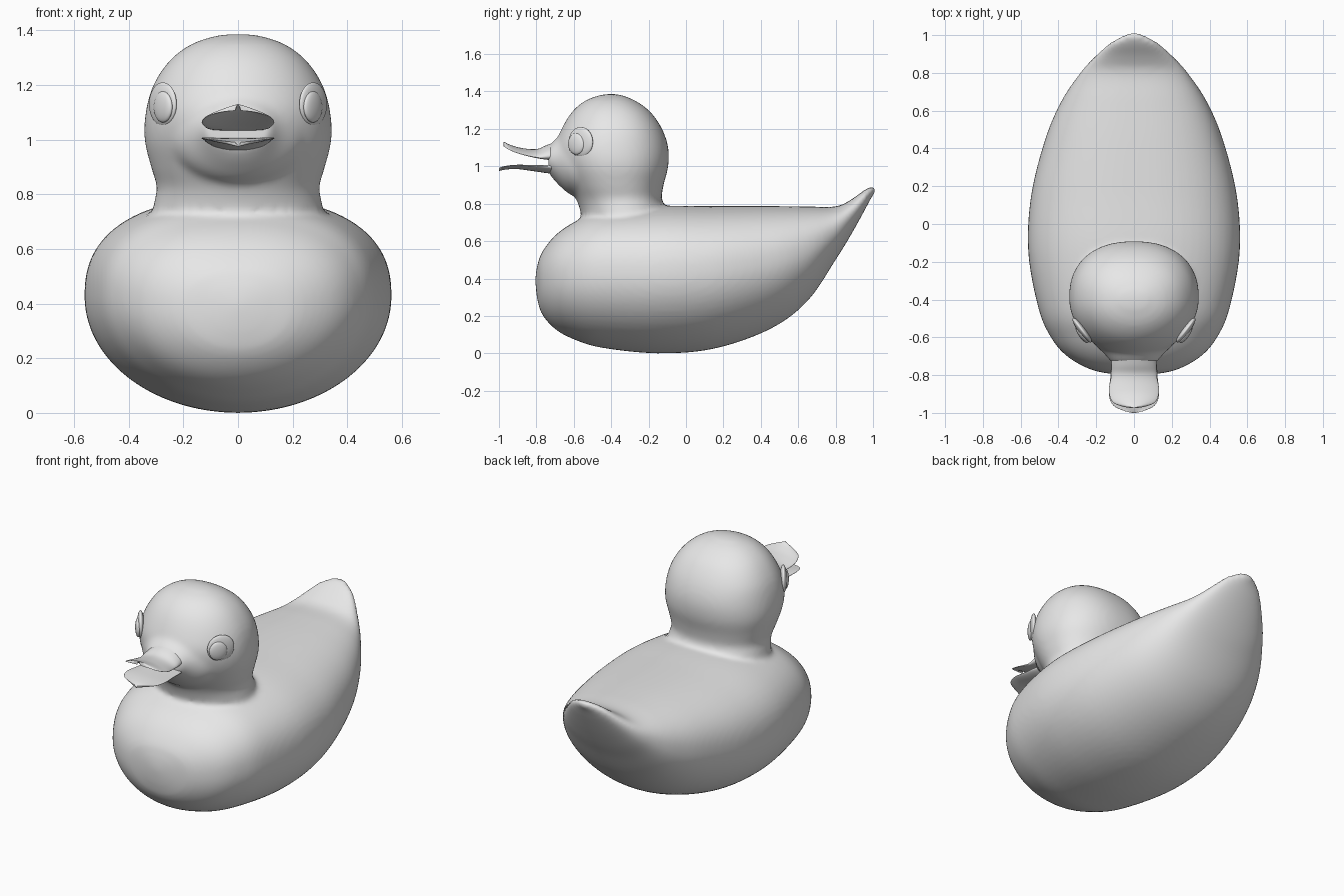
import bpy
import bmesh
import math
from mathutils import Matrix, Vector

cube = bpy.data.objects.get("Cube")
if cube:
    bpy.data.objects.remove(cube, do_unlink=True)

SIDES = 64
STEPS = 6

grey = bpy.data.materials.new("plain_grey")
grey.use_nodes = True
grey.diffuse_color = (0.8, 0.8, 0.8, 1)
grey.node_tree.nodes["Principled BSDF"].inputs["Base Color"].default_value = (0.8, 0.8, 0.8, 1)


def make_object(name, bm):
    """Turn a bmesh into a smooth grey object."""
    bmesh.ops.recalc_face_normals(bm, faces=bm.faces)
    mesh = bpy.data.meshes.new(name)
    bm.to_mesh(mesh)
    bm.free()
    mesh.materials.append(grey)
    for poly in mesh.polygons:
        poly.use_smooth = True
    obj = bpy.data.objects.new(name, mesh)
    bpy.context.collection.objects.link(obj)
    return obj


def refine(stations):
    """Spline through the stations to get closely spaced sections."""
    pts = [Vector(s) for s in stations]
    pts = [pts[0] * 2 - pts[1]] + pts + [pts[-1] * 2 - pts[-2]]
    out = []
    for a, b, c, d in zip(pts, pts[1:], pts[2:], pts[3:]):
        for i in range(STEPS):
            t = i / STEPS
            out.append(b + (c - a) * (t / 2)
                       + (a * 2 - b * 5 + c * 4 - d) * (t * t / 2)
                       + (b * 3 - a - c * 3 + d) * (t ** 3 / 2))
    out.append(pts[-2])
    return out


def power(value, exponent):
    return math.copysign(abs(value) ** exponent, value)


def loft(bm, stations, axis, mid=0.5, low_n=2, high_n=2, droop=0):
    """Skin rounded sections: (position, half width, low, high) along y or z."""
    rings = []
    for pos, half, low, high in refine(stations):
        half = max(half, 0.005)
        centre = low + (high - low) * mid
        ring = []
        for i in range(SIDES):
            angle = 2 * math.pi * i / SIDES
            c, s = math.cos(angle), math.sin(angle)
            n = high_n if s > 0 else low_n
            across = power(c, 2 / n)
            up = centre + (high - centre if s > 0 else centre - low) * power(s, 2 / n)
            up -= droop * across ** 2
            co = (half * across, pos, up) if axis == "y" else (half * across, up, pos)
            ring.append(bm.verts.new(co))
        rings.append(ring)
    for a, b in zip(rings, rings[1:]):
        for i in range(SIDES):
            j = (i + 1) % SIDES
            bm.faces.new((a[i], a[j], b[j], b[i]))
    bm.faces.new(rings[0])
    bm.faces.new(rings[-1])


# Body with upturned tail, head and snout, fused into one skin
bm = bmesh.new()
loft(bm, [
    (-0.805, 0.02, 0.37, 0.41), (-0.795, 0.11, 0.29, 0.47),
    (-0.77, 0.23, 0.21, 0.54), (-0.7, 0.355, 0.13, 0.63),
    (-0.6, 0.44, 0.075, 0.7), (-0.45, 0.505, 0.03, 0.76),
    (-0.15, 0.56, 0, 0.787), (0.15, 0.545, 0.025, 0.787),
    (0.45, 0.47, 0.13, 0.787), (0.65, 0.385, 0.28, 0.785),
    (0.8, 0.285, 0.5, 0.785), (0.88, 0.215, 0.63, 0.82),
    (0.95, 0.14, 0.755, 0.87), (0.99, 0.075, 0.83, 0.89),
    (1.015, 0.02, 0.865, 0.885)], "y", mid=0.54, high_n=2.4)
loft(bm, [
    (0.7, 0.32, -0.55, -0.11), (0.78, 0.305, -0.57, -0.115),
    (0.83, 0.298, -0.59, -0.13), (0.9, 0.318, -0.63, -0.12),
    (1, 0.342, -0.68, -0.095), (1.1, 0.338, -0.7, -0.095),
    (1.2, 0.31, -0.665, -0.128), (1.29, 0.25, -0.61, -0.19),
    (1.35, 0.17, -0.54, -0.27), (1.38, 0.08, -0.46, -0.345),
    (1.387, 0.015, -0.41, -0.39)], "z", high_n=2.3)
loft(bm, [
    (-0.45, 0.27, 0.85, 1.2), (-0.54, 0.265, 0.83, 1.2),
    (-0.62, 0.225, 0.85, 1.19), (-0.69, 0.155, 0.91, 1.15),
    (-0.735, 0.12, 0.965, 1.11)], "y")
body = make_object("body_and_head", bm)
remesh = body.modifiers.new("fuse", "REMESH")
remesh.mode = "VOXEL"
remesh.voxel_size = 0.015
remesh.use_smooth_shade = True
blend = body.modifiers.new("blend", "SMOOTH")
blend.factor = 0.5
blend.iterations = 8

# Upper bill: arched and turned up at the tip
bm = bmesh.new()
loft(bm, [
    (-0.64, 0.11, 1.03, 1.15), (-0.74, 0.12, 1.035, 1.115),
    (-0.8, 0.12, 1.05, 1.092), (-0.88, 0.133, 1.075, 1.098),
    (-0.94, 0.115, 1.1, 1.115), (-0.965, 0.065, 1.118, 1.127),
    (-0.975, 0.01, 1.127, 1.131)], "y", droop=0.022)
make_object("upper_bill", bm)

# Lower bill: shallow spoon
bm = bmesh.new()
loft(bm, [
    (-0.64, 0.1, 0.95, 1.01), (-0.74, 0.12, 0.963, 1.008),
    (-0.81, 0.125, 0.973, 1.006), (-0.9, 0.133, 0.985, 1.004),
    (-0.96, 0.11, 0.983, 0.997), (-0.99, 0.05, 0.977, 0.988),
    (-1, 0.01, 0.975, 0.982)], "y", droop=-0.012)
make_object("lower_bill", bm)

# Eyes: a shallow domed surround with a smaller pupil, seated on the head
bpy.context.view_layer.update()
skin = body.evaluated_get(bpy.context.evaluated_depsgraph_get())


def eye_part(name, side, x, y, z, lift, size):
    normal = Vector((0.8 * side, -0.6, 0))
    spot = Vector((x * side, y, z))
    hit, place, _, _ = skin.ray_cast(spot + normal, -normal)
    if not hit:
        place = spot
    place = place + normal * lift
    turn = normal.to_track_quat("Z", "Y").to_matrix().to_4x4()
    bm = bmesh.new()
    bmesh.ops.create_uvsphere(bm, u_segments=40, v_segments=20, radius=1)
    bm.transform(Matrix.Translation(place) @ turn @ Matrix.Diagonal((*size, 1)))
    make_object(name, bm)


for side, label in ((1, "left"), (-1, "right")):
    eye_part(label + "_eye_surround", side, 0.265, -0.555, 1.13, 0, (0.08, 0.08, 0.02))
    eye_part(label + "_eye_pupil", side, 0.272, -0.585, 1.12, 0.013, (0.053, 0.057, 0.017))
